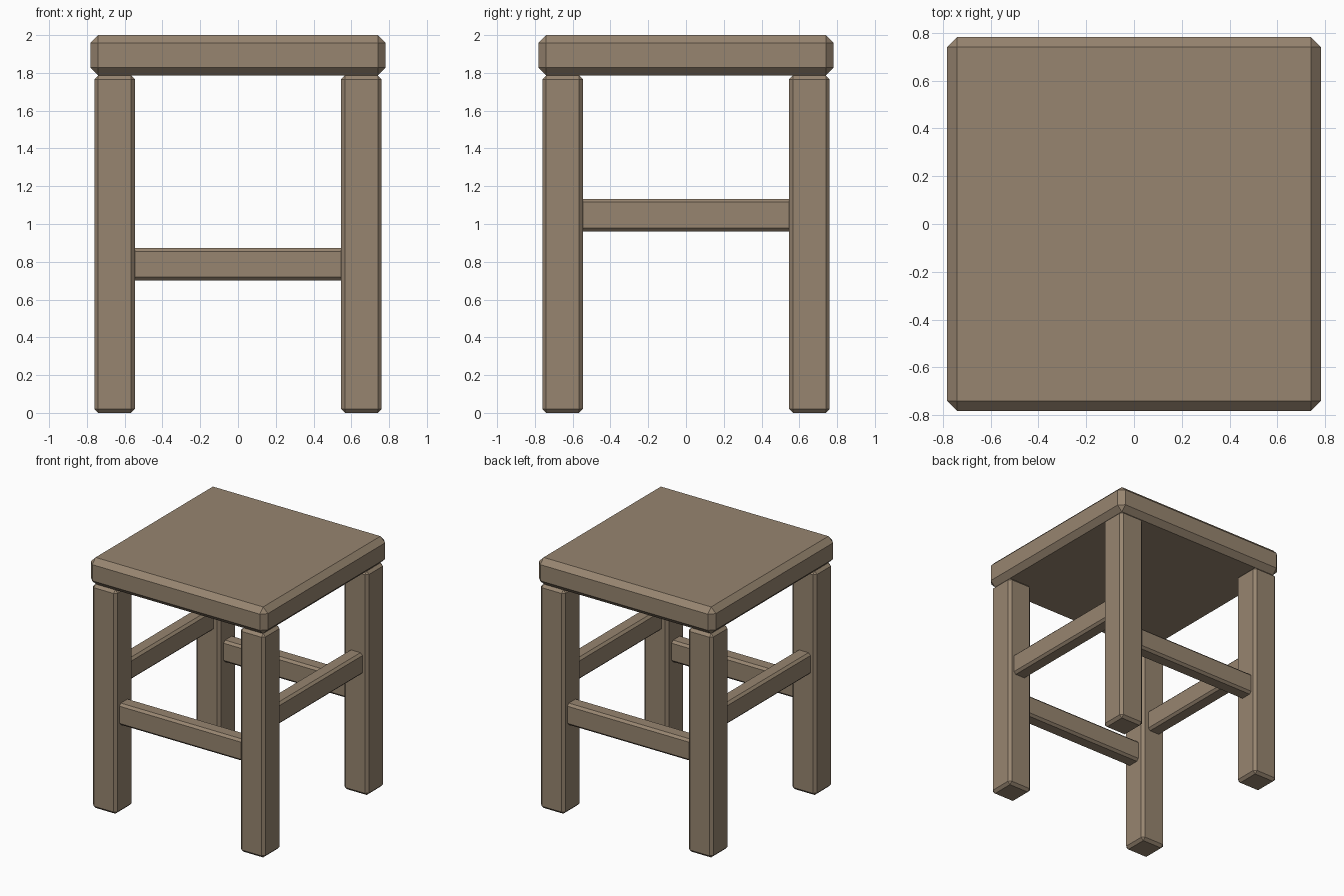
import bpy

default_cube = bpy.data.objects.get("Cube")
if default_cube:
    bpy.data.objects.remove(default_cube, do_unlink=True)

# Single brown wood colour
COLOR = (0.31, 0.235, 0.162, 1)
wood = bpy.data.materials.new("brown_wood")
wood.use_nodes = True
wood.diffuse_color = COLOR
wood.node_tree.nodes["Principled BSDF"].inputs["Base Color"].default_value = COLOR


def board(name, center, size, chamfer):
    """Flat-shaded box with one chamfer along every edge."""
    bpy.ops.mesh.primitive_cube_add(size=1, location=center)
    obj = bpy.context.object
    obj.name = name
    obj.scale = size
    bpy.ops.object.transform_apply(location=False, rotation=False, scale=True)
    bevel = obj.modifiers.new("chamfer", 'BEVEL')
    bevel.width = chamfer
    bevel.segments = 1
    bevel.limit_method = 'NONE'
    obj.data.materials.append(wood)
    return obj


LEG = 0.653          # leg centre distance from the middle
LEG_WIDTH = 0.216
SEAT_BOTTOM = 1.787
RAIL_DEPTH, RAIL_HEIGHT = 0.12, 0.173
RAIL_OFFSET = 0.658

# Seat slab
board("seat", (0, 0, (SEAT_BOTTOM + 2) / 2), (1.564, 1.564, 2 - SEAT_BOTTOM), 0.042)

# Legs and rails, one pair for each side
for side, x_name, y_name in ((-1, "right", "front"), (1, "left", "back")):
    for y_side, end in ((-1, "front"), (1, "back")):
        board(f"{end}_{x_name}_leg", (side * LEG, y_side * LEG, SEAT_BOTTOM / 2),
              (LEG_WIDTH, LEG_WIDTH, SEAT_BOTTOM), 0.021)
    board(f"{y_name}_rail", (0, side * RAIL_OFFSET, 0.787),
          (2 * LEG, RAIL_DEPTH, RAIL_HEIGHT), 0.018)
    board(f"{x_name}_rail", (side * RAIL_OFFSET, 0, 1.047),
          (RAIL_DEPTH, 2 * LEG, RAIL_HEIGHT), 0.018)
